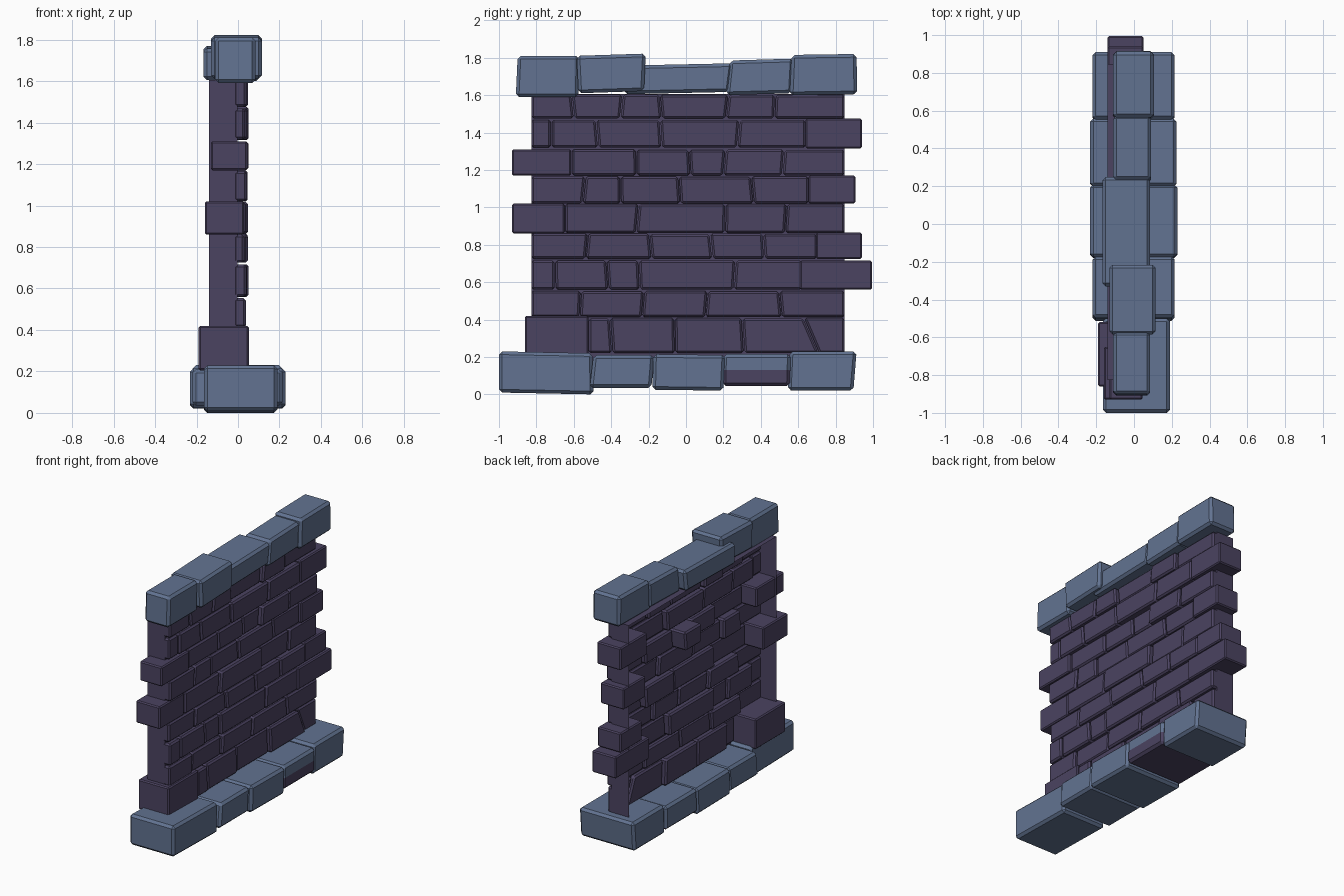
import bpy, bmesh, random
random.seed(4)


def material(name, rgb):
    m = bpy.data.materials.new(name)
    m.diffuse_color = (*rgb, 1)
    return m


BLUE = material("slate blue stone", (0.122, 0.171, 0.283))
PURPLE = material("dark purple brick", (0.070, 0.056, 0.119))


def block(bm, x0, x1, bottom, top, z0, z1, tilt=0.0):
    """Block whose side view is a quad: bottom / top are (y_left, y_right)."""
    v = []
    for x in (x0, x1):
        for y, z in ((bottom[0], z0), (bottom[1], z0 + tilt), (top[1], z1 + tilt), (top[0], z1)):
            v.append(bm.verts.new((x, y, z)))
    for f in ((3, 2, 1, 0), (4, 5, 6, 7), (0, 1, 5, 4), (1, 2, 6, 5), (2, 3, 7, 6), (3, 0, 4, 7)):
        bm.faces.new([v[i] for i in f])


def finish(name, bm, mats, bevel=0.0):
    bmesh.ops.recalc_face_normals(bm, faces=bm.faces[:])
    if bevel:
        bmesh.ops.bevel(bm, geom=bm.edges[:], offset=bevel, segments=1, affect='EDGES')
    me = bpy.data.meshes.new(name)
    for m in mats:
        me.materials.append(m)
    bm.to_mesh(me)
    bm.free()
    ob = bpy.data.objects.new(name, me)
    bpy.context.collection.objects.link(ob)
    return ob


# Mortar shell: shallow box, open at the back (-x)
bm = bmesh.new()
block(bm, -0.14, -0.002, (-0.825, 0.848), (-0.825, 0.848), 0.1, 1.605)
bmesh.ops.recalc_face_normals(bm, faces=bm.faces[:])
bmesh.ops.delete(bm, geom=[f for f in bm.faces if f.normal.x < -0.9], context='FACES')
me_shell = bpy.data.meshes.new("mortar_shell")
me_shell.materials.append(PURPLE)
bm.to_mesh(me_shell)
bm.free()
bpy.context.collection.objects.link(bpy.data.objects.new("mortar_shell", me_shell))

# Brick courses: z range and the y position of every joint
ROWS = [
    (0.22, 0.41, [-0.52, -0.40, -0.06, 0.305, 0.67, 0.848]),
    (0.412, 0.555, [-0.827, -0.565, -0.23, 0.11, 0.505, 0.848]),
    (0.56, 0.718, [-0.827, -0.70, -0.42, -0.25, 0.26, 0.62]),
    (0.724, 0.862, [-0.827, -0.53, -0.19, 0.135, 0.415, 0.70]),
    (0.862, 1.02, [-0.645, -0.26, 0.21, 0.535, 0.848]),
    (1.02, 1.168, [-0.827, -0.545, -0.35, -0.035, 0.355, 0.655]),
    (1.17, 1.312, [-0.61, -0.265, 0.02, 0.205, 0.52, 0.848]),
    (1.318, 1.472, [-0.827, -0.72, -0.475, -0.135, 0.28, 0.64]),
    (1.475, 1.605, [-0.827, -0.605, -0.345, -0.135, 0.22, 0.475, 0.848]),
]
for r, (z0, z1, joints) in enumerate(ROWS):
    bm = bmesh.new()
    slant = [random.uniform(-0.008, 0.008) for _ in joints]
    slant[0] = slant[-1] = 0
    if r == 0:
        slant[4] = -0.04
    g = 0.003
    last = len(joints) - 2
    for i in range(last + 1):
        a, b, sa, sb = joints[i], joints[i + 1], slant[i], slant[i + 1]
        back = random.uniform(-0.06, -0.03)
        if (r, i) == (6, 2):
            back = -0.14
        elif i in (0, last):
            back = -0.02
        front = random.uniform(0.025, 0.05)
        ga, gb = (0 if i == 0 else g), (0 if i == last else g)
        block(bm, back, front, (a - sa + ga, b - sb - gb), (a + sa + ga, b + sb - gb),
              z0 + 0.001, z1 - random.uniform(0.001, 0.006))
    finish(f"brick_course_{r + 1}", bm, [PURPLE], 0.011)

# Thick blocks that stick out of both ends: x0, x1, y0, y1, z0, z1
for i, (x0, x1, y0, y1, z0, z1) in enumerate([
    (-0.19, 0.052, -0.86, -0.52, 0.205, 0.42),
    (-0.16, 0.03, -0.93, -0.65, 0.86, 1.02),
    (-0.13, 0.045, -0.93, -0.615, 1.17, 1.31),
    (-0.14, 0.05, 0.61, 0.995, 0.56, 0.715),
    (-0.14, 0.045, 0.695, 0.94, 0.725, 0.865),
    (-0.14, 0.045, 0.655, 0.905, 1.02, 1.17),
    (-0.14, 0.05, 0.64, 0.94, 1.315, 1.475),
]):
    bm = bmesh.new()
    block(bm, x0, x1, (y0, y1), (y0, y1), z0, z1)
    finish(f"end_block_{i + 1}", bm, [PURPLE], 0.008)

# Base and cap stones: x0, x1, bottom y pair, top y pair, z0, z1, tilt
BASE = [
    (-0.165, 0.19, -1.0, -0.495, -1.0, -0.50, 0.01, 0.23, -0.01),
    (-0.22, 0.215, -0.515, -0.185, -0.495, -0.17, 0.035, 0.21, 0.0),
    (-0.232, 0.23, -0.18, 0.20, -0.175, 0.21, 0.025, 0.215, -0.005),
    (-0.232, 0.225, 0.195, 0.555, 0.20, 0.56, 0.045, 0.215, 0.0),
    (-0.22, 0.215, 0.545, 0.895, 0.555, 0.912, 0.02, 0.23, 0.0),
]
CAP = [
    (-0.11, 0.085, -0.91, -0.575, -0.90, -0.57, 1.59, 1.81, 0.0),
    (-0.13, 0.115, -0.575, -0.225, -0.585, -0.215, 1.61, 1.81, 0.012),
    (-0.167, 0.085, -0.33, 0.23, -0.33, 0.25, 1.605, 1.758, 0.012),
    (-0.11, 0.09, 0.215, 0.565, 0.235, 0.575, 1.60, 1.785, 0.01),
    (-0.11, 0.105, 0.555, 0.915, 0.565, 0.912, 1.60, 1.815, 0.005),
]
for name, stones in (("base_stone", BASE), ("cap_stone", CAP)):
    for i, (x0, x1, a, b, c, d, z0, z1, t) in enumerate(stones):
        bm = bmesh.new()
        block(bm, x0, x1, (a, b), (c, d), z0, z1, t)
        ob = finish(f"{name}_{i + 1}", bm, [BLUE, PURPLE], 0.017)
        # fourth base stone: purple lower front and underside
        if name == "base_stone" and i == 3:
            bm = bmesh.new()
            bm.from_mesh(ob.data)
            bmesh.ops.bisect_plane(bm, geom=bm.verts[:] + bm.edges[:] + bm.faces[:],
                                   plane_co=(0, 0, 0.13), plane_no=(0, 0, 1))
            bm.normal_update()
            for f in bm.faces:
                if f.calc_center_median().z < 0.13 and (f.normal.x > 0.3 or f.normal.z < -0.3):
                    f.material_index = 1
            bm.to_mesh(ob.data)
            bm.free()
